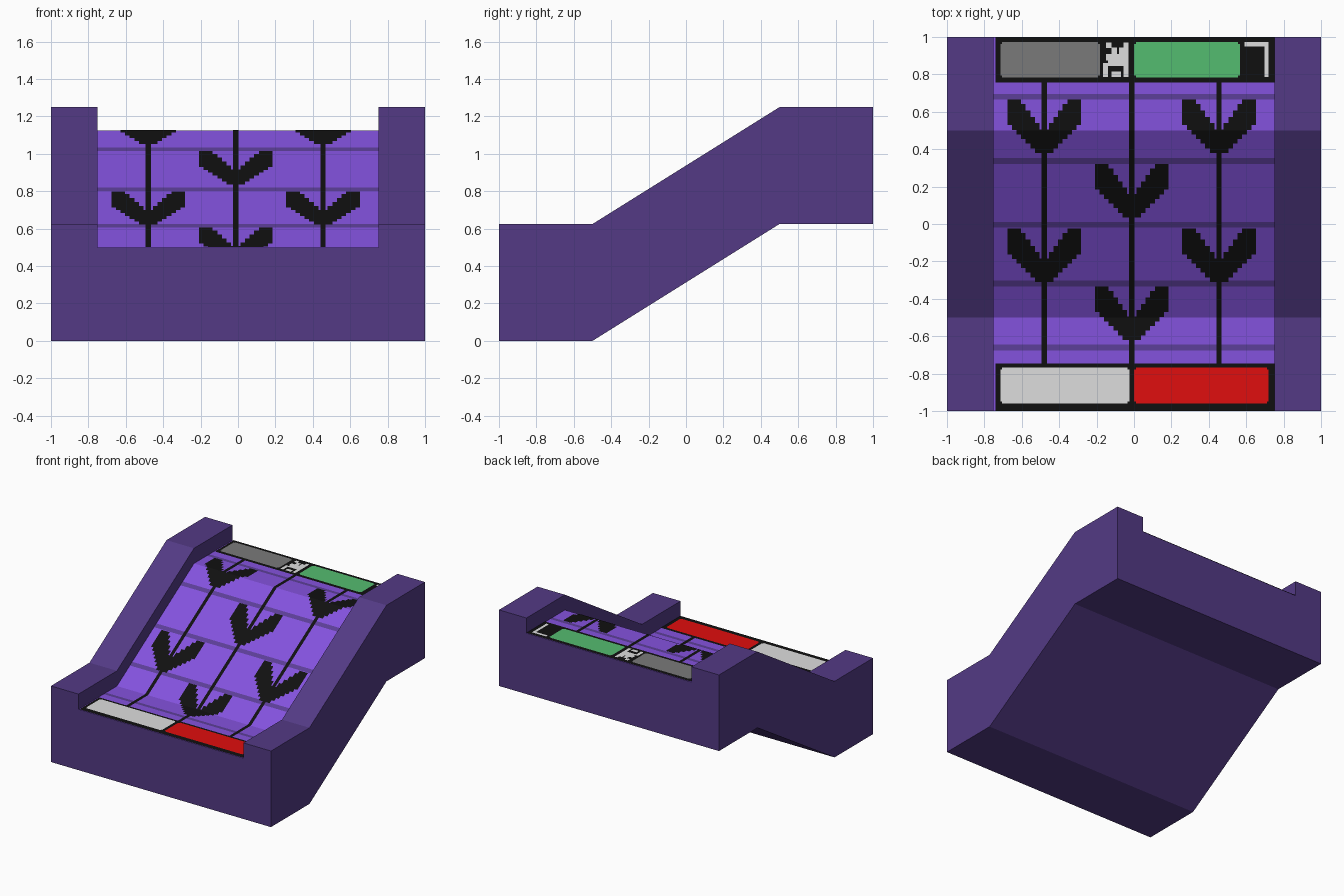
import bpy, bmesh

if "Cube" in bpy.data.objects:
    bpy.data.objects.remove(bpy.data.objects["Cube"])


def lin(c):
    c /= 255
    return c / 12.92 if c <= 0.04045 else ((c + 0.055) / 1.055) ** 2.4


def material(name, r, g, b):
    m = bpy.data.materials.new(name)
    m.diffuse_color = (lin(r), lin(g), lin(b), 1)
    m.use_nodes = True
    m.node_tree.nodes["Principled BSDF"].inputs["Base Color"].default_value = m.diffuse_color
    return m


DARK = material("dark purple", 83, 58, 133)
BELT = material("belt purple", 132, 82, 222)
SEAM = material("seam purple", 92, 62, 152)
BLACK = material("black", 16, 16, 16)
LIGHT = material("light grey", 222, 222, 222)
GREY = material("mid grey", 122, 122, 122)
GREEN = material("green", 84, 188, 112)
RED = material("red", 224, 14, 14)


def belt_z(y):
    return 0.5 + 0.625 * min(max(y + 0.5, 0), 1)


def finish(name, bm, mats):
    me = bpy.data.meshes.new(name)
    bm.to_mesh(me)
    bm.free()
    for m in mats:
        me.materials.append(m)
    ob = bpy.data.objects.new(name, me)
    bpy.context.collection.objects.link(ob)
    return ob


def draped(name, rects, mat, lift):
    """Thin painted rectangles (x0, x1, y0, y1) laid over the bent belt."""
    bm = bmesh.new()
    for x0, x1, y0, y1 in rects:
        bm.faces.new([bm.verts.new((x, y, 0)) for x, y in
                      ((x0, y0), (x1, y0), (x1, y1), (x0, y1))])
    for bend in (-0.5, 0.5):
        bmesh.ops.bisect_plane(bm, geom=bm.verts[:] + bm.edges[:] + bm.faces[:],
                               plane_co=(0, bend, 0), plane_no=(0, 1, 0))
    for v in bm.verts:
        v.co.z = belt_z(v.co.y) + lift
    return finish(name, bm, [mat])


# Conveyor frame: U-shaped section swept along the ramp, trough floor is the belt
bm = bmesh.new()
section = [(-1, -0.5), (1, -0.5), (1, 0.125), (0.75, 0.125),
           (0.75, 0), (-0.75, 0), (-0.75, 0.125), (-1, 0.125)]
rings = [[bm.verts.new((x, y, belt_z(y) + dz)) for x, dz in section]
         for y in (-1, -0.5, 0.5, 1)]
for a, b in zip(rings, rings[1:]):
    for i in range(8):
        j = (i + 1) % 8
        f = bm.faces.new((a[i], a[j], b[j], b[i]))
        f.material_index = 1 if i == 4 else 0
bm.faces.new(rings[0])
bm.faces.new(rings[-1])
bmesh.ops.recalc_face_normals(bm, faces=bm.faces)
finish("conveyor_frame", bm, [DARK, BELT])

# Cross seams between belt slats
draped("belt_seams", [(-0.75, 0.75, y - 0.015, y + 0.015)
                      for y in (0.68, 0.337, -0.005, -0.318, -0.66)], SEAM, 0.001)

# Lengthwise grooves
CENTRES = (-0.48, -0.012, 0.455)
draped("belt_grooves", [(x - 0.014, x + 0.014, -0.75, 0.76) for x in CENTRES], BLACK, 0.002)

# Stepped direction chevrons
steps = []
W = 0.0247
for cx, top in ((CENTRES[0], 0.665), (CENTRES[2], 0.665), (CENTRES[1], 0.32),
                (CENTRES[0], -0.025), (CENTRES[2], -0.025), (CENTRES[1], -0.335)):
    for k in range(8):
        low = top - 0.285 + max(0, k - 1) * 0.0247
        high = min(top, top - 0.16 + k * 0.034)
        for s in (-1, 1):
            xa, xb = sorted((cx + s * k * W, cx + s * (k + 1) * W))
            steps.append((xa, xb, low, high))
draped("direction_chevrons", steps, BLACK, 0.003)

# Black end panels with coloured inlays
draped("end_panels", [(-0.74, 0.75, 0.757, 1), (-0.74, 0.75, -1, -0.745)], BLACK, 0.003)


def inlay(name, x0, x1, y0, y1, mat):
    c = 0.01  # clipped corners
    draped(name, [(x0 + c, x1 - c, y0, y0 + c), (x0, x1, y0 + c, y1 - c),
                  (x0 + c, x1 - c, y1 - c, y1)], mat, 0.005)


inlay("grey_panel", -0.715, -0.183, 0.783, 0.972, GREY)
inlay("green_panel", 0, 0.567, 0.783, 0.972, GREEN)
inlay("light_panel", -0.715, -0.025, -0.96, -0.767, LIGHT)
inlay("red_panel", 0, 0.72, -0.96, -0.767, RED)

# Small light patches between and beside the rear inlays
draped("rear_light_patches", [
    (-0.15, -0.12, 0.94, 0.97), (-0.12, -0.09, 0.91, 0.945), (-0.15, -0.03, 0.875, 0.91),
    (-0.055, -0.03, 0.785, 0.97), (-0.165, -0.14, 0.785, 0.86), (-0.14, -0.055, 0.845, 0.875),
    (-0.08, -0.055, 0.91, 0.945), (-0.12, -0.07, 0.785, 0.815),
    (0.59, 0.72, 0.95, 0.972), (0.697, 0.72, 0.785, 0.95)], LIGHT, 0.005)
